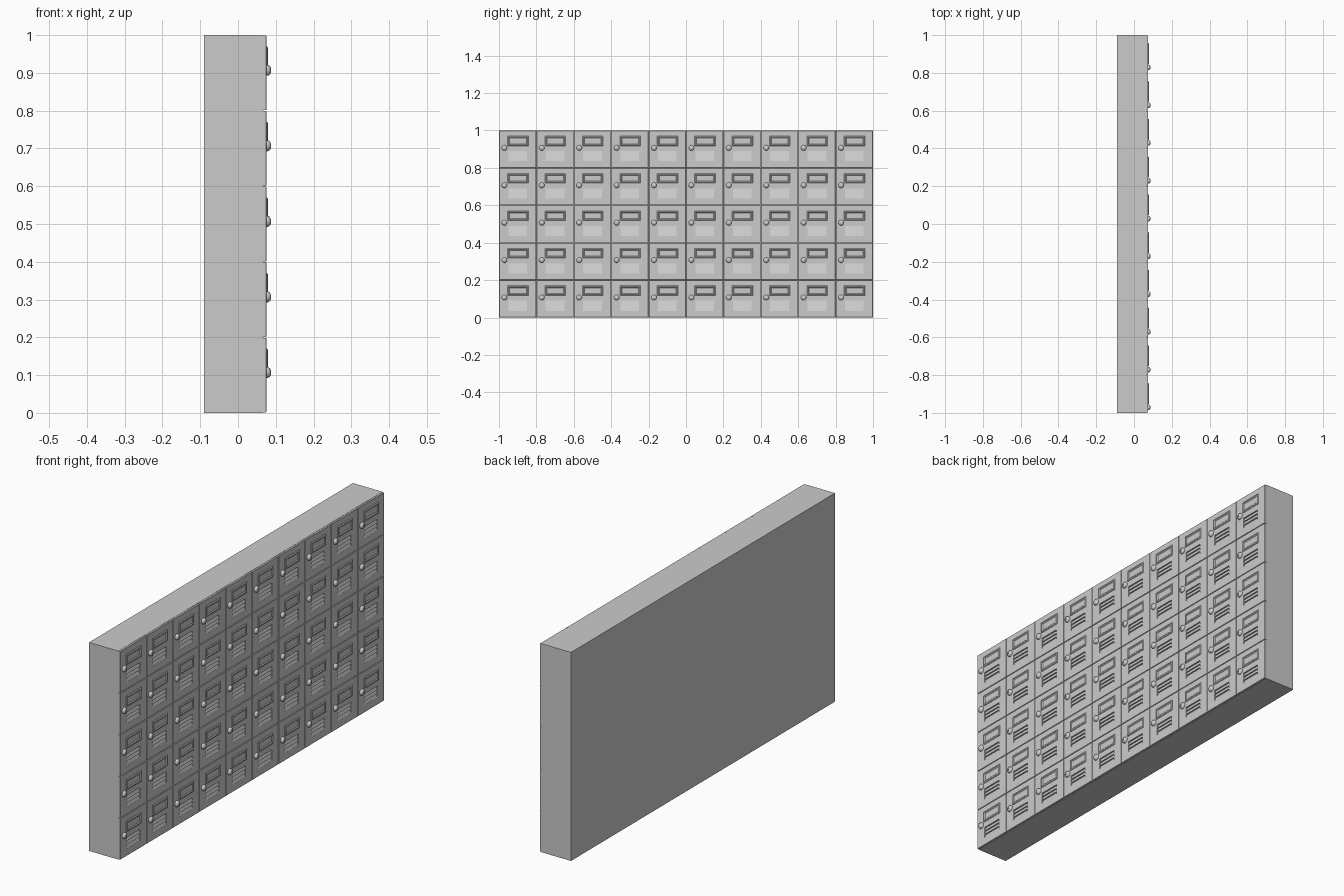
import bpy, bmesh
from math import cos, sin, pi

if "Cube" in bpy.data.objects:
    bpy.data.objects.remove(bpy.data.objects["Cube"])

COLS, ROWS, CELL = 10, 5, 0.2
FRONT = 0.075          # x of the door faces
Y0 = -1.0              # left edge of the first cell


def make(name, verts, faces):
    me = bpy.data.meshes.new(name)
    bm = bmesh.new()
    vs = [bm.verts.new(v) for v in verts]
    for f in faces:
        bm.faces.new([vs[i] for i in f])
    bmesh.ops.recalc_face_normals(bm, faces=bm.faces)
    bm.to_mesh(me)
    bm.free()
    ob = bpy.data.objects.new(name, me)
    bpy.context.collection.objects.link(ob)
    return ob


def loft(name, rings):
    """Closed solid through rings of equal point count."""
    n = len(rings[0])
    faces = [(k * n + i, k * n + (i + 1) % n, (k + 1) * n + (i + 1) % n, (k + 1) * n + i)
             for k in range(len(rings) - 1) for i in range(n)]
    faces += [tuple(range(n)), tuple(range((len(rings) - 1) * n, len(rings) * n))]
    return make(name, [p for r in rings for p in r], faces)


def rect(x, ya, yb, za, zb, inset=0.0):
    ya, yb, za, zb = ya + inset, yb - inset, za + inset, zb - inset
    return [(x, ya, za), (x, yb, za), (x, yb, zb), (x, ya, zb)]


def box(name, xa, xb, ya, yb, za, zb):
    return loft(name, [rect(xa, ya, yb, za, zb), rect(xb, ya, yb, za, zb)])


def cut(ob, cutter):
    cutter.hide_render = True
    cutter.hide_viewport = True
    m = ob.modifiers.new("cut", 'BOOLEAN')
    m.operation, m.solver, m.object = 'DIFFERENCE', 'EXACT', cutter


def grid(ob):
    """Repeat a part over every locker cell."""
    for count, step in ((COLS, (0, CELL, 0)), (ROWS, (0, 0, CELL))):
        m = ob.modifiers.new("repeat", 'ARRAY')
        m.count = count
        m.use_relative_offset = False
        m.use_constant_offset = True
        m.constant_offset_displace = step


# Cabinet body behind the doors
box("cabinet_body", -0.09, 0.066, -1, 1, 0, 1)

# Door with thin seam all round
G = 0.0012
door = loft("locker_door", [
    rect(0.06, Y0, Y0 + CELL, 0, CELL, G),
    rect(FRONT - 0.001, Y0, Y0 + CELL, 0, CELL, G),
    rect(FRONT, Y0, Y0 + CELL, 0, CELL, G + 0.001)])

# Louvred vent: sawtooth recess cut into the door
SLATS, VZ, VH = 3, 0.036, 0.018
profile = [(0.09, VZ)]
for i in range(SLATS):
    profile += [(0.0745, VZ + VH * i), (0.068, VZ + VH * (i + 1))]
profile.append((0.09, VZ + VH * SLATS))
vent = loft("vent_cutter", [[(x, y, z) for x, z in profile] for y in (Y0 + 0.05, Y0 + 0.15)])
cut(door, vent)
grid(door)

# Label holder: raised rim around a sunken plate
L = (Y0 + 0.046, Y0 + 0.157, 0.118, 0.17)
holder = loft("label_holder", [
    rect(0.072, *L), rect(0.077, *L), rect(0.0798, *L, 0.004),
    rect(0.0798, *L, 0.007), rect(0.0765, *L, 0.011)])
grid(holder)

# Round lock knob with collar and key slot
KY, KZ, N = Y0 + 0.029, 0.107, 20
knob_profile = [(0.072, 0.0145), (0.078, 0.0145), (0.0815, 0.0135),
                (0.0845, 0.011), (0.0865, 0.0075), (0.0875, 0.0035)]
knob = loft("lock_knob", [
    [(x, KY + r * cos(2 * pi * i / N), KZ + r * sin(2 * pi * i / N)) for i in range(N)]
    for x, r in knob_profile])
bpy.context.view_layer.objects.active = knob
knob.select_set(True)
bpy.ops.object.shade_smooth_by_angle(angle=0.7)
slot = box("key_slot_cutter", 0.083, 0.095, KY - 0.0012, KY + 0.0012, KZ - 0.006, KZ + 0.006)
cut(knob, slot)
grid(knob)
